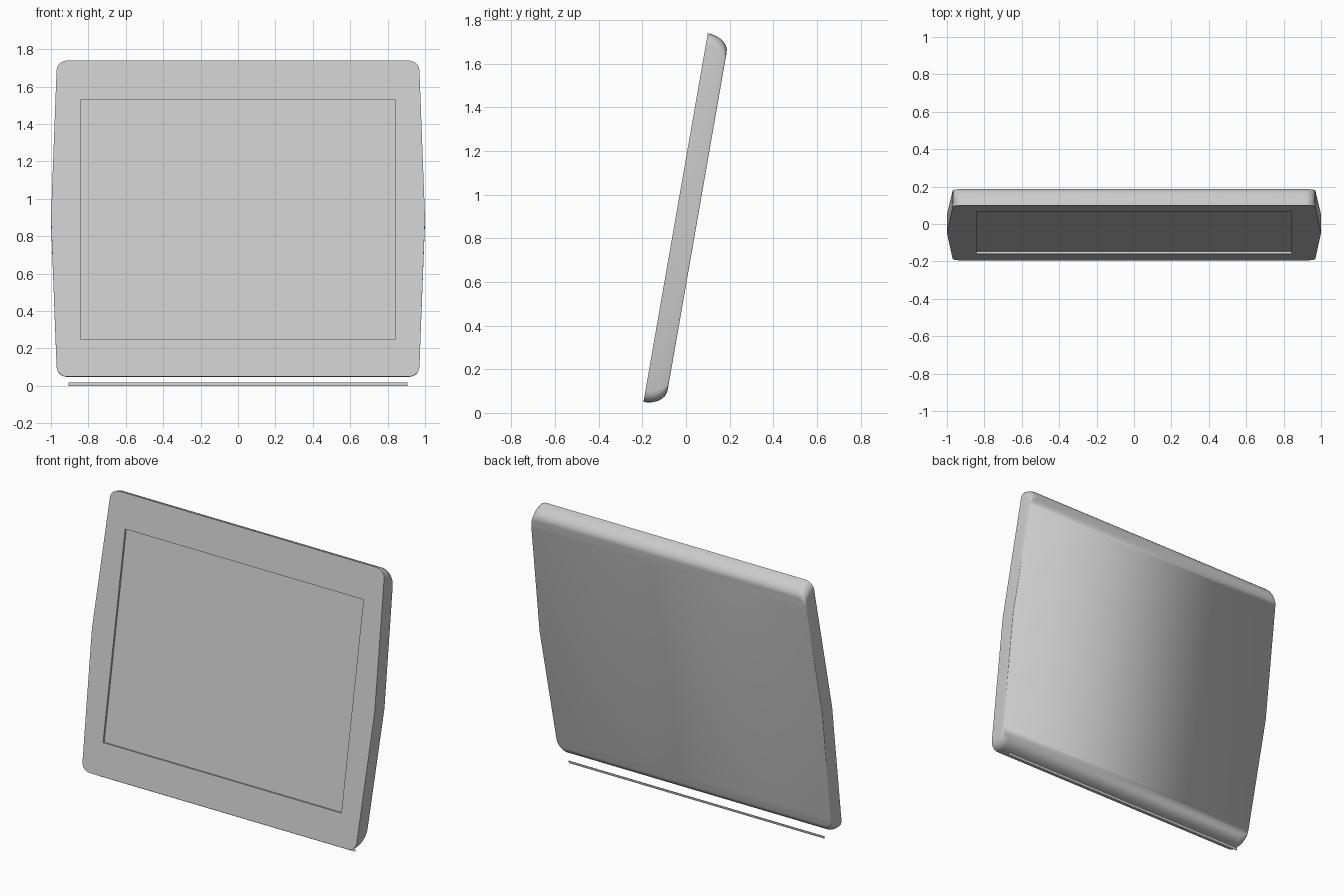
import bpy, bmesh, math
from mathutils import Matrix, Vector

cube = bpy.data.objects.get("Cube")
if cube:
    bpy.data.objects.remove(cube)

grey = bpy.data.materials.new("light_grey")
grey.use_nodes = True
COLOUR = (0.6, 0.6, 0.6, 1)
grey.diffuse_color = COLOUR
grey.node_tree.nodes["Principled BSDF"].inputs["Base Color"].default_value = COLOUR

LENGTH, DEPTH, ROUND, CORNER = 1.715, 0.1, 0.07, 0.055
HALF = LENGTH / 2
LEAN = math.atan2(0.295, 1.69)


def finish(bm, name):
    mesh = bpy.data.meshes.new(name)
    bm.to_mesh(mesh)
    bm.free()
    mesh.materials.append(grey)
    obj = bpy.data.objects.new(name, mesh)
    bpy.context.collection.objects.link(obj)
    return obj


def outline(half, y):
    """Rounded slab outline whose sides swell at mid height."""
    right = []
    for i in range(6):
        a = math.pi / 2 * i / 5
        right.append((0.97 - CORNER * (1 - math.sin(a)), -half + CORNER * (1 - math.cos(a))))
    right += [(1.0, 0)] + [(x, -z) for x, z in reversed(right)]
    return [Vector((x, y, z)) for x, z in right] + [Vector((-x, y, z)) for x, z in reversed(right)]


def loft(bm, a, b):
    n = len(a)
    return [bm.faces.new((a[i], a[(i + 1) % n], b[(i + 1) % n], b[i])) for i in range(n)]


# Slab body: front outline lofted to the back, rounding the top and bottom
bm = bmesh.new()
rings = []
for i in range(9):
    a = math.pi / 2 * i / 8
    rings.append([bm.verts.new(p) for p in outline(HALF - ROUND * (1 - math.cos(a)), DEPTH * math.sin(a))])
for a, b in zip(rings, rings[1:]):
    loft(bm, a, b)

# Back panel: rows of quads across the width
back = rings[-1]
n = len(back)
for i in range(n // 2 - 1):
    bm.faces.new((back[i], back[i + 1], back[n - 2 - i], back[n - 1 - i]))
for f in bm.faces:
    f.smooth = True

# Recessed screen in the front
rim, floor = [[bm.verts.new((x, y, z - HALF)) for x, z in
               ((-0.843, 0.203), (0.843, 0.203), (0.843, 1.502), (-0.843, 1.502))] for y in (0, 0.013)]
loft(bm, rim, floor)
bm.faces.new(floor)

# Front frame between the outline and the screen opening
loops = [[bm.edges.get((r[i], r[(i + 1) % len(r)])) or bm.edges.new((r[i], r[(i + 1) % len(r)]))
          for i in range(len(r))] for r in (rings[0], rim)]
bmesh.ops.triangle_fill(bm, use_beauty=True, edges=loops[0] + loops[1])
bmesh.ops.recalc_face_normals(bm, faces=bm.faces)
for e in loops[0]:
    e.smooth = False

# Lean the slab backwards
bm.transform(Matrix.Translation((0, -0.195, 0.05)) @ Matrix.Rotation(-LEAN, 4, "X")
             @ Matrix.Translation((0, 0, HALF)))
finish(bm, "screen_body")

# Thin strip under the body
bm = bmesh.new()
bm.faces.new([bm.verts.new(p) for p in
              ((-0.905, -0.109, 0), (0.905, -0.109, 0), (0.905, -0.106, 0.017), (-0.905, -0.106, 0.017))])
finish(bm, "base_strip")
